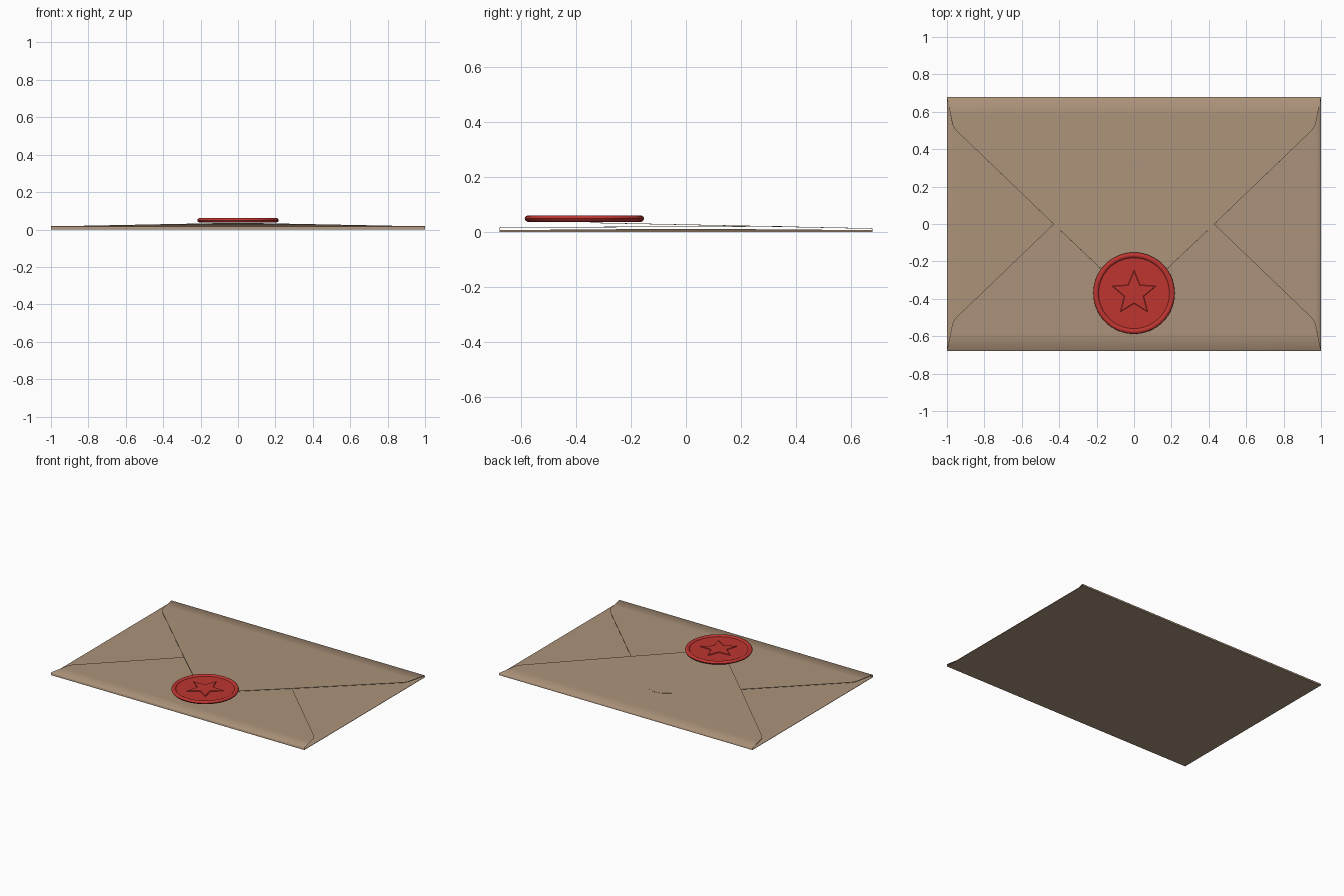
import bpy, bmesh, math
from mathutils import Matrix

if "Cube" in bpy.data.objects:
    bpy.data.objects.remove(bpy.data.objects["Cube"])


def material(name, rgb):
    m = bpy.data.materials.new(name)
    m.diffuse_color = (*rgb, 1)
    m.use_nodes = True
    m.node_tree.nodes["Principled BSDF"].inputs["Base Color"].default_value = m.diffuse_color
    return m


PAPER = material("kraft paper", (0.41, 0.29, 0.195))
WAX = material("red wax", (0.52, 0.036, 0.03))


def finish(name, bm, mat, angle, solid=0.0):
    me = bpy.data.meshes.new(name)
    bm.to_mesh(me)
    bm.free()
    ob = bpy.data.objects.new(name, me)
    bpy.context.collection.objects.link(ob)
    me.materials.append(mat)
    bpy.ops.object.select_all(action='DESELECT')
    ob.select_set(True)
    bpy.context.view_layer.objects.active = ob
    if solid:
        mod = ob.modifiers.new("paper thickness", 'SOLIDIFY')
        mod.thickness = solid
        mod.offset = -1
        bpy.ops.object.modifier_apply(modifier=mod.name)
    bpy.ops.object.shade_smooth_by_angle(angle=math.radians(angle))
    return ob


def flap(name, rows, dist, turn, base, rise):
    """Folded flap: rows are (depth from the hinge, half width); turn spins it round z."""
    depth = rows[-1][0]
    w0 = rows[0][1]
    # wall of the fold, small chamfer, then the gently rising sheet
    pts = [(0, w0, 0.0), (0, w0, base - 0.003)]
    pts += [(max(d, 0.003), w, base + rise * d / depth) for d, w in rows]
    bm = bmesh.new()
    lines = [[bm.verts.new((s * w, d - dist, z)) for s in (-1, 0, 1)] for d, w, z in pts]
    for a, b in zip(lines, lines[1:]):
        for i in (0, 1):
            bm.faces.new((a[i], a[i + 1], b[i + 1], b[i]))
    bmesh.ops.rotate(bm, verts=bm.verts, matrix=Matrix.Rotation(math.radians(turn), 3, 'Z'))
    return finish(name, bm, PAPER, 60, 0.002)


# back panel
bm = bmesh.new()
bmesh.ops.create_cube(bm, size=1, matrix=Matrix.Translation((0, 0, 0.0015)) @ Matrix.Diagonal((2, 1.36, 0.003, 1)))
finish("back_panel", bm, PAPER, 30)

# side, bottom and top flaps
SIDE = [(0, .68), (.03, .65), (.06, .62), (.17, .53), (.58, .12), (.63, .07), (.66, .015)]
LONG = [(0, 1), (.10, .98), (.15, .97), (.175, .955), (.195, .935), (.68, .43),
        (.95, .145), (.99, .095), (1.02, .05), (1.03, .015)]
flap("right_flap", SIDE, 1, 90, 0.007, 0.005)
flap("left_flap", SIDE, 1, -90, 0.007, 0.005)
flap("bottom_flap", LONG, 0.68, 0, 0.018, 0.004)
flap("top_flap", LONG, 0.68, 180, 0.014, 0.021)

# wax seal: turned disc with a rounded raised rim
CY = -0.37
profile = [(0, .037), (.206, .037), (.214, .041), (.218, .049), (.215, .056), (.208, .0605),
           (.200, .0605), (.193, .057), (.189, .052), (0, .052)]
bm = bmesh.new()
vs = [bm.verts.new((r, 0, z)) for r, z in profile]
es = [bm.edges.new(p) for p in zip(vs, vs[1:])]
bmesh.ops.spin(bm, geom=vs + es, cent=(0, 0, 0), axis=(0, 0, 1), angle=math.tau, steps=64)
bmesh.ops.remove_doubles(bm, verts=bm.verts, dist=1e-5)
bmesh.ops.recalc_face_normals(bm, faces=bm.faces)
bmesh.ops.translate(bm, verts=bm.verts, vec=(0, CY, 0))
finish("wax_seal", bm, WAX, 40)

# raised star stamped on the seal
bm = bmesh.new()
rings = []
for scale, z in ((1, .050), (1, .055), (.94, .057)):
    ring = []
    for i in range(10):
        r = (0.125, 0.055)[i % 2] * scale
        a = math.pi / 2 + i * math.pi / 5
        ring.append(bm.verts.new((r * math.cos(a), CY + r * math.sin(a), z)))
    rings.append(ring)
for lo, hi in zip(rings, rings[1:]):
    for i in range(10):
        j = (i + 1) % 10
        bm.faces.new((lo[i], lo[j], hi[j], hi[i]))
bm.faces.new(rings[-1])
bm.faces.new(rings[0][::-1])
finish("seal_star", bm, WAX, 20)
